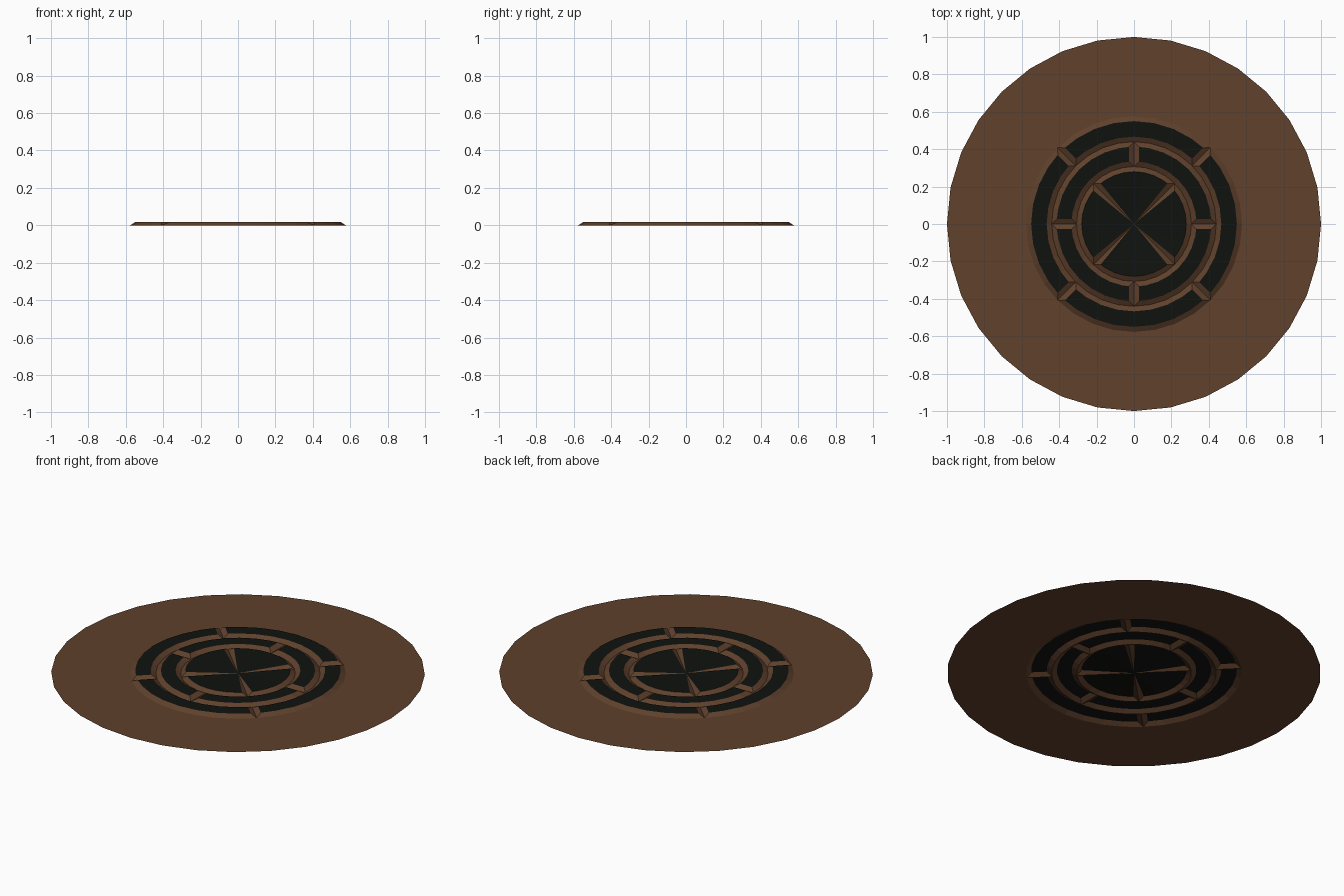
import bpy, bmesh
from math import sin, cos, pi, asin

if "Cube" in bpy.data.objects:
    bpy.data.objects.remove(bpy.data.objects["Cube"])

SEG = 32          # sides of the round outline
H = 0.017         # height of the raised tiles
W = 0.027         # width of each sloped tile edge


def material(name, rgb):
    m = bpy.data.materials.new(name)
    m.diffuse_color = (*rgb, 1)
    m.use_nodes = True
    m.node_tree.nodes["Principled BSDF"].inputs["Base Color"].default_value = m.diffuse_color
    return m


EARTH = material("brown_earth", (0.115, 0.052, 0.025))
STONE = material("dark_stone", (0.005, 0.0062, 0.0046))


def pt(r, a, z=0.0):
    return (r * cos(a), r * sin(a), z)


def finish(name, bm):
    bmesh.ops.remove_doubles(bm, verts=bm.verts, dist=1e-5)
    bmesh.ops.dissolve_degenerate(bm, dist=1e-6, edges=bm.edges)
    me = bpy.data.meshes.new(name)
    bm.to_mesh(me)
    bm.free()
    me.materials.append(EARTH)
    me.materials.append(STONE)
    ob = bpy.data.objects.new(name, me)
    bpy.context.collection.objects.link(ob)
    return ob


def arc(r, a0, z, inset=0.0):
    # quarter arc on the shared angular grid, ends pulled in by a fixed width
    n = SEG // 4
    angs = [a0 + i * pi / 2 / n for i in range(n + 1)]
    if r > 0 and inset:
        d = asin(min(inset / r, 0.9))
        angs[0] += d
        angs[-1] -= d
    return [pt(r, a, z) for a in angs]


def face(bm, pts, mat):
    f = bm.faces.new([bm.verts.new(p) for p in pts])
    f.material_index = mat


def strip(bm, inner, outer, mat):
    for i in range(len(inner) - 1):
        face(bm, [inner[i], outer[i], outer[i + 1], inner[i + 1]], mat)


def tile_ring(name, r0, r1, start):
    # four quarter tiles: dark top, sloped earth edges meeting in V grooves
    bm = bmesh.new()
    for q in range(4):
        a = start + q * pi / 2
        b1, t1 = arc(r1, a, 0), arc(r1 - W, a, H, W)
        strip(bm, t1, b1, 0)
        if r0 == 0:
            c = (0, 0, 0)
            for p, s in zip(t1, t1[1:]):
                face(bm, [c, p, s], 1)
            face(bm, [c, b1[0], t1[0]], 0)
            face(bm, [c, t1[-1], b1[-1]], 0)
        else:
            b0, t0 = arc(r0, a, 0), arc(r0 + W, a, H, W)
            strip(bm, t0, t1, 1)
            strip(bm, b0, t0, 0)
            face(bm, [b0[0], b1[0], t1[0], t0[0]], 0)
            face(bm, [t0[-1], t1[-1], b1[-1], b0[-1]], 0)
    return finish(name, bm)


# flat surrounding ground
bm = bmesh.new()
for q in range(4):
    strip(bm, arc(0.577, q * pi / 2, 0), arc(1.0, q * pi / 2, 0), 0)
finish("ground_disc", bm)

# concentric raised tiles
tile_ring("outer_tiles", 0.44, 0.577, pi / 4)
tile_ring("middle_tiles", 0.307, 0.44, 0)
tile_ring("centre_tiles", 0, 0.307, pi / 4)
